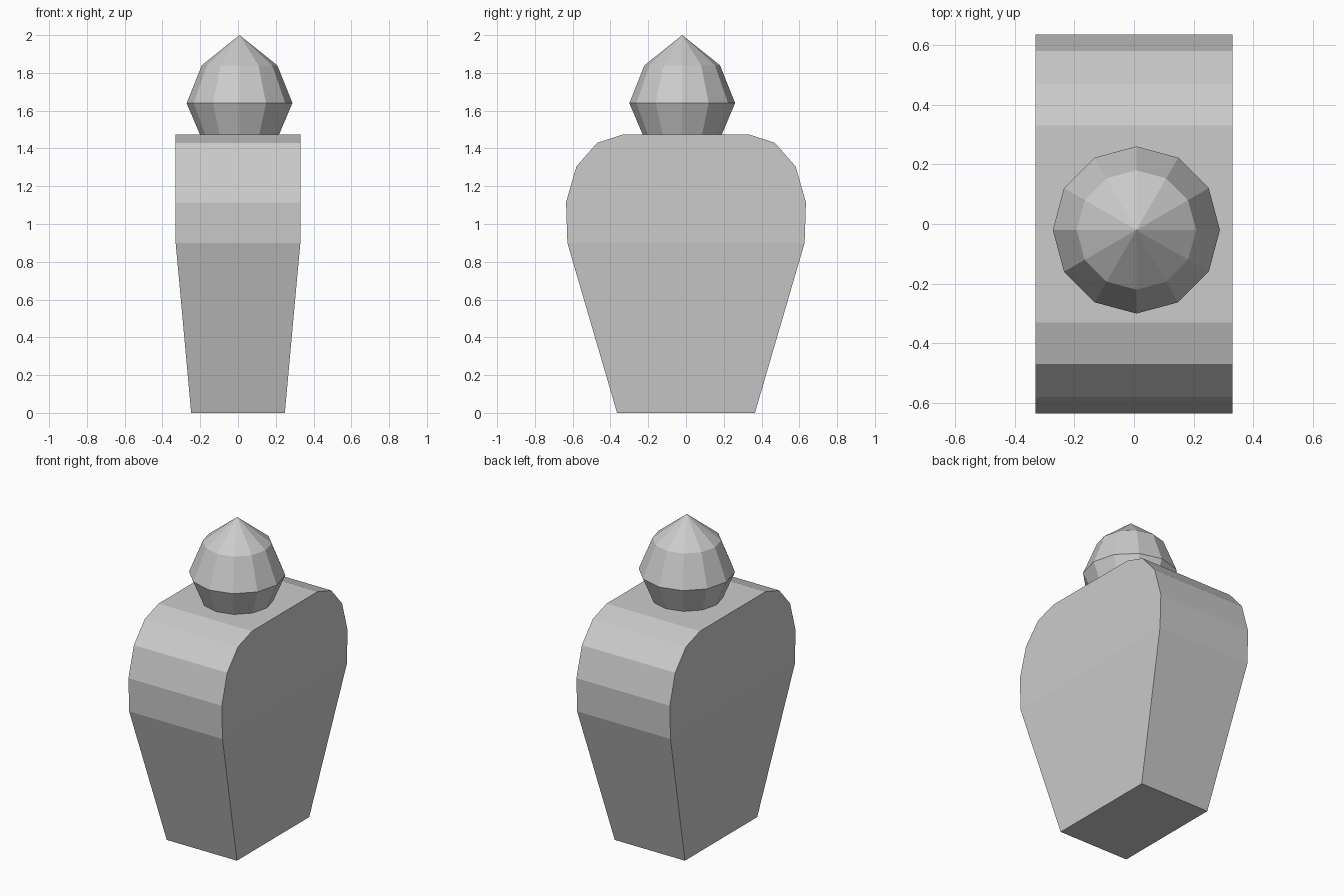
import bpy
import bmesh
from math import cos, sin, tau

default_cube = bpy.data.objects.get("Cube")
if default_cube:
    bpy.data.objects.remove(default_cube, do_unlink=True)

# Single light grey finish
GREY = (0.6, 0.6, 0.6, 1.0)
grey = bpy.data.materials.new("light grey")
grey.use_nodes = True
grey.diffuse_color = GREY
grey.node_tree.nodes["Principled BSDF"].inputs["Base Color"].default_value = GREY


def make_object(name, bm):
    """Turn a bmesh into a flat shaded grey object."""
    bmesh.ops.recalc_face_normals(bm, faces=bm.faces)
    mesh = bpy.data.meshes.new(name)
    bm.to_mesh(mesh)
    bm.free()
    mesh.materials.append(grey)
    obj = bpy.data.objects.new(name, mesh)
    bpy.context.collection.objects.link(obj)
    return obj


# Bottle body: mirrored shoulder profile, thinner towards the foot
BASE_HALF, BODY_HALF = 0.248, 0.33
half_profile = [(0.365, 0), (0.628, 0.9), (0.635, 1.115),
                (0.58, 1.305), (0.47, 1.43), (0.33, 1.475)]
outline = half_profile + [(-y, z) for y, z in reversed(half_profile)]
bm = bmesh.new()
sides = []
for side in (-1, 1):
    sides.append([bm.verts.new((side * (BODY_HALF if z else BASE_HALF), y, z))
                  for y, z in outline])
left, right = sides
count = len(outline)
for i in range(count):
    j = (i + 1) % count
    bm.faces.new((left[i], left[j], right[j], right[i]))
# Each flank is a tapered lower panel and an upright upper panel
for loop in sides:
    bm.faces.new((loop[0], loop[1], loop[-2], loop[-1]))
    bm.faces.new(loop[1:-1])
make_object("bottle_body", bm)

# Faceted stopper: twelve sided rings closing to a point
SIDES = 12
CX, CY = 0.008, -0.02
bm = bmesh.new()
rings = []
for radius, z in [(0.21, 1.475), (0.28, 1.64), (0.2, 1.84)]:
    rings.append([bm.verts.new((CX + radius * cos(tau * k / SIDES),
                                CY + radius * sin(tau * k / SIDES), z))
                  for k in range(SIDES)])
tip = bm.verts.new((CX, CY, 2))
bm.faces.new(rings[0])
for k in range(SIDES):
    n = (k + 1) % SIDES
    for low, high in zip(rings, rings[1:]):
        bm.faces.new((low[k], low[n], high[n], high[k]))
    bm.faces.new((rings[-1][k], rings[-1][n], tip))
make_object("stopper", bm)
